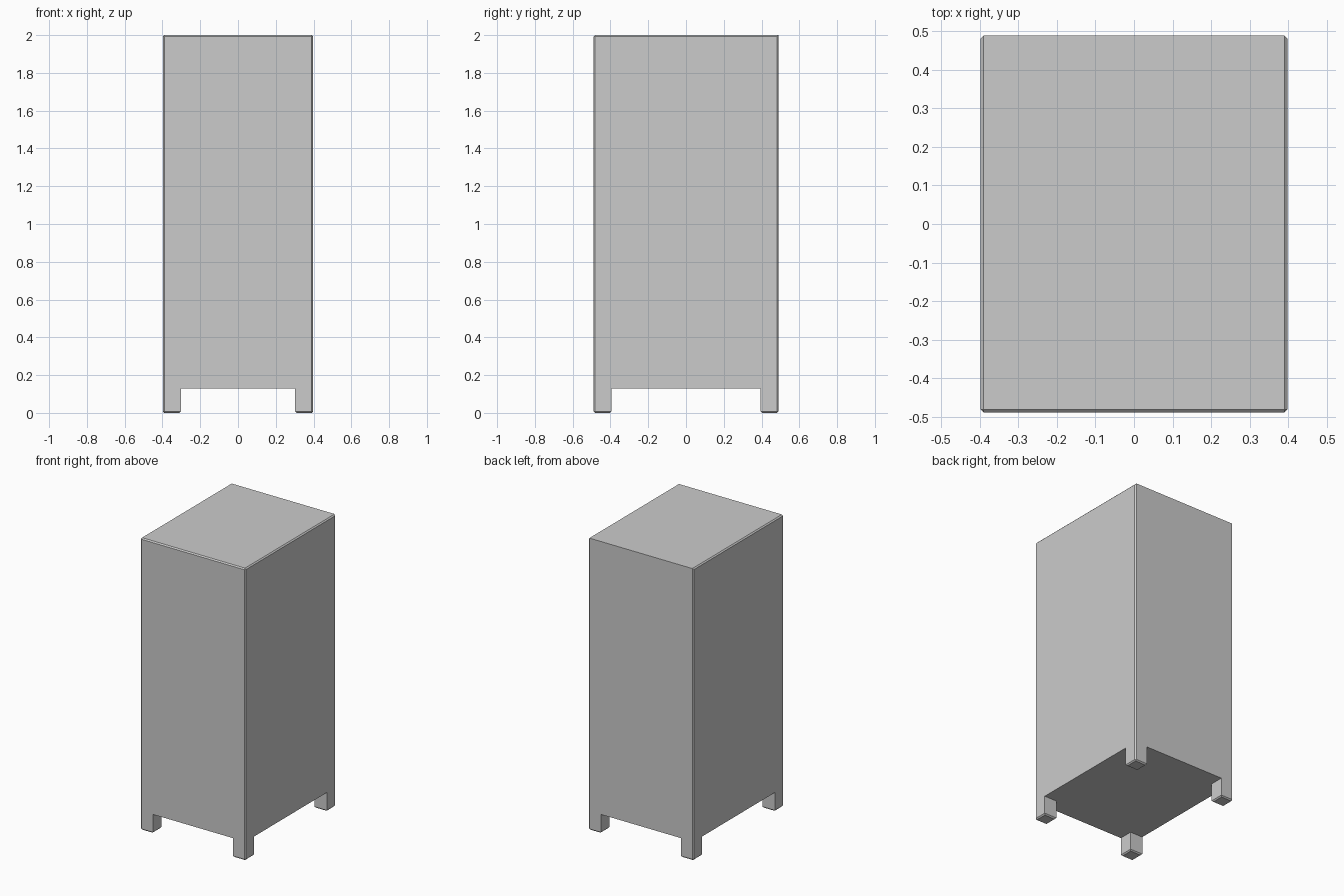
import bpy, bmesh

if "Cube" in bpy.data.objects:
    bpy.data.objects.remove(bpy.data.objects["Cube"])

X, Y, TOP, FLOOR, LEG = 0.398, 0.489, 2.0, 0.13, 0.095
BEVEL = 0.008

bm = bmesh.new()

# Underside: a 3 x 3 grid whose corner cells become the legs
xs = (-X, -X + LEG, X - LEG, X)
ys = (-Y, -Y + LEG, Y - LEG, Y)
grid = [[bm.verts.new((x, y, FLOOR)) for y in ys] for x in xs]
cells = {}
for i in range(3):
    for j in range(3):
        cells[i, j] = bm.faces.new((grid[i][j], grid[i][j + 1],
                                    grid[i + 1][j + 1], grid[i + 1][j]))

# Cabinet walls and top
rim = [e for e in bm.edges if e.is_boundary]
walls = bmesh.ops.extrude_edge_only(bm, edges=rim)["geom"]
bmesh.ops.translate(bm, vec=(0, 0, TOP - FLOOR),
                    verts=[g for g in walls if isinstance(g, bmesh.types.BMVert)])
bmesh.ops.holes_fill(bm, edges=[e for e in bm.edges if e.is_boundary], sides=0)

# Four legs
for i in (0, 2):
    for j in (0, 2):
        leg = bmesh.ops.extrude_discrete_faces(bm, faces=[cells[i, j]])["faces"][0]
        bmesh.ops.translate(bm, vec=(0, 0, -FLOOR), verts=leg.verts)
        old = [e for e in bm.edges if e.is_boundary]
        bmesh.ops.bridge_loops(bm, edges=old)

bmesh.ops.remove_doubles(bm, verts=bm.verts, dist=1e-5)
bmesh.ops.dissolve_limit(bm, angle_limit=0.01, verts=bm.verts, edges=bm.edges)
bmesh.ops.recalc_face_normals(bm, faces=bm.faces)


# Narrow chamfers on corners, feet and the top, leaving the back top edge sharp
def chamfered(e):
    a, b = (v.co for v in e.verts)
    mid = (a + b) / 2
    if abs(a.z - b.z) > 0.01:
        return abs(mid.x) > X - 0.001 and abs(mid.y) > Y - 0.001
    return mid.z < 0.001 or (mid.z > TOP - 0.001 and mid.y < Y - 0.001)


bmesh.ops.bevel(bm, geom=[e for e in bm.edges if chamfered(e)], offset=BEVEL,
                segments=1, profile=0.5, affect='EDGES')
bmesh.ops.recalc_face_normals(bm, faces=bm.faces)

mesh = bpy.data.meshes.new("cabinet")
bm.to_mesh(mesh)
bm.free()
bpy.context.collection.objects.link(bpy.data.objects.new("cabinet", mesh))
